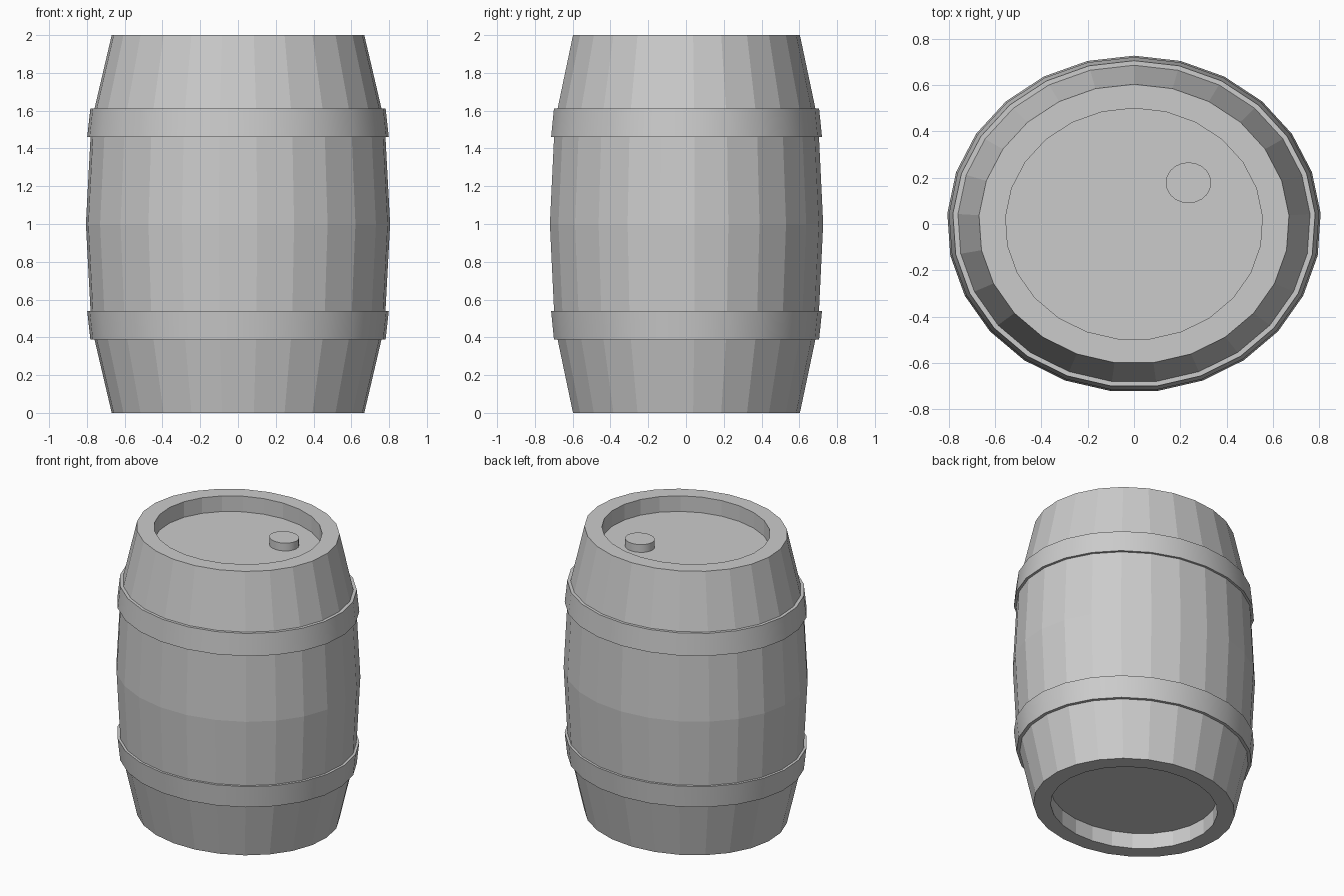
import bpy, bmesh
from math import sin, cos, pi

if "Cube" in bpy.data.objects:
    bpy.data.objects.remove(bpy.data.objects["Cube"])

SIDES = 25
SQUASH = 0.9  # the barrel is slightly oval: narrower in y


def lathe(name, profile, sides=SIDES, center=(0, 0, 0), closed=False, smooth=False):
    """Sweep (radius, z) points around z; open ends are capped, closed profiles form a ring."""
    bm = bmesh.new()
    rings = []
    for r, z in profile:
        ring = []
        for i in range(sides):
            a = pi / 2 + 2 * pi * i / sides
            ring.append(bm.verts.new((r * cos(a), SQUASH * r * sin(a), z)))
        rings.append(ring)
    pairs = list(zip(rings, rings[1:]))
    if closed:
        pairs.append((rings[-1], rings[0]))
    for a, b in pairs:
        for i in range(sides):
            j = (i + 1) % sides
            bm.faces.new((a[i], a[j], b[j], b[i]))
    if not closed:
        bm.faces.new(rings[0])
        bm.faces.new(rings[-1])
    bmesh.ops.recalc_face_normals(bm, faces=bm.faces)
    mesh = bpy.data.meshes.new(name)
    bm.to_mesh(mesh)
    bm.free()
    ob = bpy.data.objects.new(name, mesh)
    ob.location = center
    bpy.context.collection.objects.link(ob)
    if smooth:
        bpy.context.view_layer.objects.active = ob
        ob.select_set(True)
        bpy.ops.object.shade_smooth_by_angle()
        ob.select_set(False)
    return ob


# Faceted body with recessed heads at both ends
half = [(0.555, 0.11), (0.555, 0), (0.67, 0), (0.778, 0.46)]
upper = [(r, 2 - z) for r, z in reversed(half)]
lathe("barrel_body", half + [(0.807, 1.0)] + upper)

# Two hoops, each flaring towards the belly
hoop = [(0.755, 0.388), (0.783, 0.388), (0.80, 0.54), (0.775, 0.54)]
lathe("lower_hoop", hoop, closed=True, smooth=True)
lathe("upper_hoop", [(r, 2 - z) for r, z in hoop], closed=True, smooth=True)

# Bung standing on the top head
lathe("bung", [(0.098, 0), (0.098, 0.07)], sides=20, center=(0.235, 0.178, 1.875), smooth=True)
